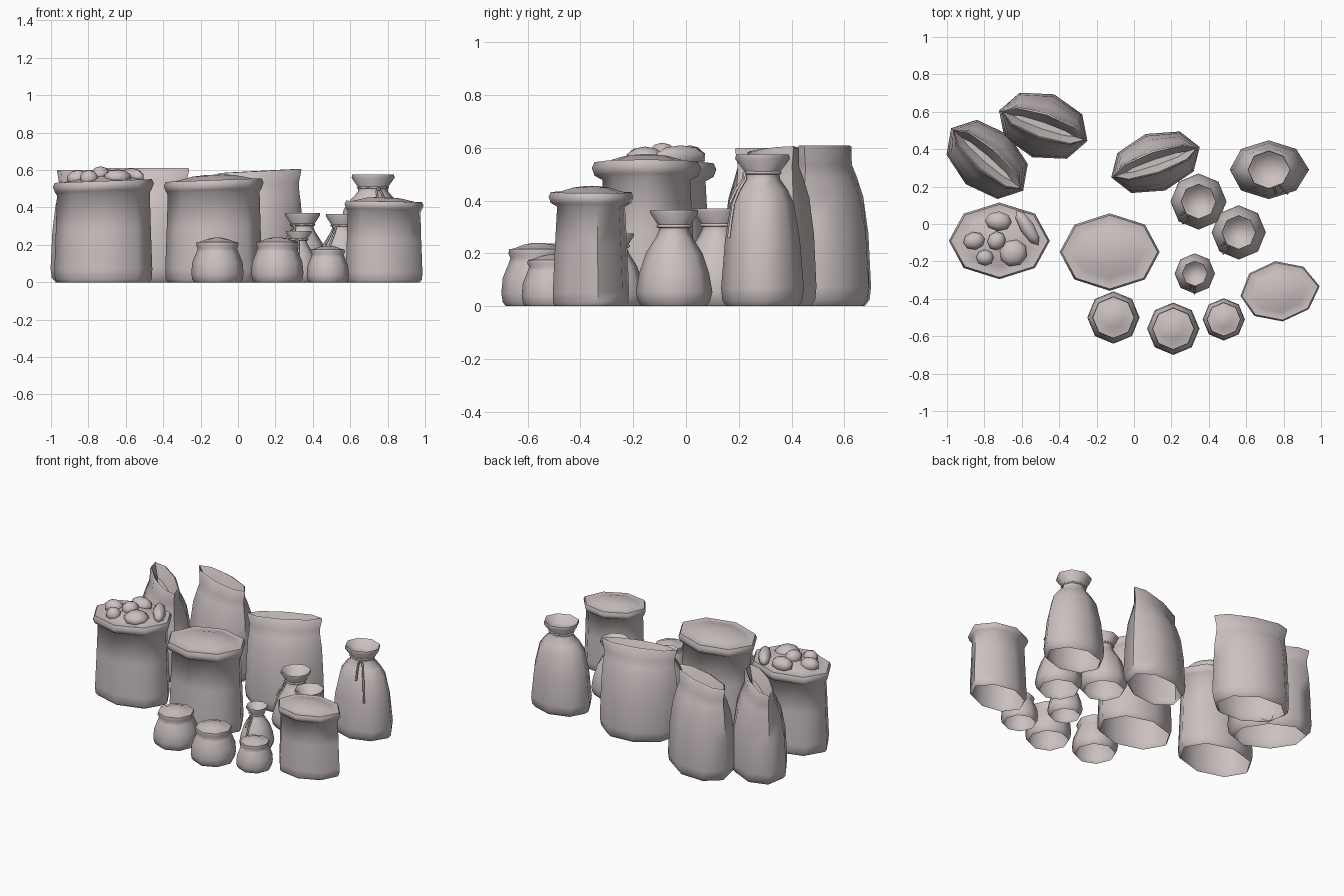
import bpy, bmesh, math
from mathutils import Vector, Matrix

if "Cube" in bpy.data.objects:
    bpy.data.objects.remove(bpy.data.objects["Cube"], do_unlink=True)

cloth = bpy.data.materials.new("pale_sackcloth")
cloth.use_nodes = True
COLOUR = (0.60, 0.53, 0.53, 1)
cloth.diffuse_color = COLOUR
cloth.node_tree.nodes["Principled BSDF"].inputs["Base Color"].default_value = COLOUR

SIDES = 8


def finish(bm, name, angle=65):
    """Turn a bmesh into a smooth-shaded object."""
    me = bpy.data.meshes.new(name)
    bm.to_mesh(me)
    bm.free()
    me.materials.append(cloth)
    ob = bpy.data.objects.new(name, me)
    bpy.context.collection.objects.link(ob)
    bpy.ops.object.select_all(action="DESELECT")
    ob.select_set(True)
    bpy.context.view_layer.objects.active = ob
    bpy.ops.object.shade_smooth_by_angle(angle=math.radians(angle))
    return ob


def sack(name, profile, x, y, hx, hy, height, turn=0, tilt=0, corner=1):
    """Loft oval rings (height, width, depth fractions) into a sack with an open base."""
    bm = bmesh.new()
    rings = []
    for f, sx, sy in profile:
        ring = []
        for i in range(SIDES):
            a = math.tau * i / SIDES
            px, py = hx * sx * math.cos(a), hy * sy * math.sin(a)
            if i == 0:
                px *= corner
            ring.append(bm.verts.new((px, py, f * height + tilt * px * f)))
        rings.append(ring)
    for low, high in zip(rings, rings[1:]):
        for i in range(SIDES):
            j = (i + 1) % SIDES
            bm.faces.new((low[i], low[j], high[j], high[i]))
    # the last ring closes on a centre point
    mid = sum((v.co for v in rings[-1]), Vector()) / SIDES
    bmesh.ops.poke(bm, faces=[bm.faces.new(rings[-1])])
    bm.transform(Matrix.Translation((x, y, 0)) @ Matrix.Rotation(math.radians(turn), 4, "Z"))
    return finish(bm, name)


def cord(name, points, closed=False):
    """Thin string along a path."""
    cu = bpy.data.curves.new(name, "CURVE")
    cu.dimensions = "3D"
    cu.bevel_depth = 0.006
    cu.bevel_resolution = 0
    cu.use_fill_caps = True
    sp = cu.splines.new("POLY")
    sp.points.add(len(points) - 1)
    for p, co in zip(sp.points, points):
        p.co = (*co, 1)
    sp.use_cyclic_u = closed
    cu.materials.append(cloth)
    ob = bpy.data.objects.new(name, cu)
    bpy.context.collection.objects.link(ob)


# Profiles: height, width and depth fractions, from the base up and into the mouth
ROLLED = [(0, .91, .84), (.03, .96, .9), (.12, .97, .9), (.5, .94, .85), (.83, .92, .8),
          (.86, .96, .95), (.91, 1, 1), (.95, .96, .95), (.945, .84, .82),
          (.96, .7, .68), (.99, .42, .4), (1, .15, .15)]
FOLDED = [(0, .88, .86), (.04, .97, .97), (.12, 1, 1), (.45, .97, .93), (.68, .94, .78),
          (.8, .9, .6), (.88, .89, .44), (.99, .95, .4), (1, .93, .34),
          (.93, .82, .2), (.87, .7, .1)]
TIED = [(0, .87, .87), (.04, .97, .97), (.12, 1, 1), (.45, .9, .9), (.68, .74, .76),
        (.77, .56, .6), (.84, .38, .42), (.88, .37, .41), (.97, .54, .66), (1, .53, .64),
        (.975, .44, .53), (.93, .3, .34)]
POUCH = [(0, .88, .88), (.06, .96, .96), (.2, 1, 1), (.45, .96, .96), (.68, .8, .8),
         (.76, .75, .75), (.83, .81, .81), (.9, .79, .79), (.91, .66, .66),
         (.97, .4, .4), (1, .15, .15)]
SMALL_TIED = [(0, .84, .84), (.05, .94, .94), (.15, 1, 1), (.35, .91, .91), (.55, .74, .74),
              (.72, .47, .47), (.79, .39, .39), (.83, .4, .4), (.97, .63, .63),
              (1, .62, .62), (.96, .5, .5), (.88, .32, .32)]

# Open sacks with rolled rims
sack("vegetable_sack", ROLLED, -.72, -.09, .27, .205, .57, tilt=.04)
sack("flour_sack", ROLLED, -.13, -.15, .267, .207, .575, tilt=.04)
sack("grain_sack", ROLLED, .775, -.36, .207, .162, .455, turn=7, tilt=-.02, corner=1.06)

# Tall sacks with folded mouths
sack("folded_sack_left", FOLDED, -.785, .345, .255, .175, .6, turn=-41)
sack("folded_sack_back", FOLDED, -.485, .525, .25, .178, .61, turn=-19)
sack("folded_sack_centre", FOLDED, .115, .33, .25, .16, .595, turn=19, tilt=.05)

# Pouches with filled tops
sack("pouch_left", POUCH, -.11, -.5, .14, .14, .238)
sack("pouch_centre", POUCH, .21, -.56, .14, .14, .24)
sack("pouch_right", POUCH, .48, -.51, .113, .113, .195)


def tied_sack(name, profile, x, y, hx, hy, height, knot, neck, corner=1):
    """Sack with a cord round its neck and two loose ends."""
    sack(name, profile, x, y, hx, hy, height, corner=corner)
    f, sx, sy = profile[neck]

    def spot(angle, f, sx, sy, gap=.004):
        a = math.radians(angle)
        return (x + (hx * sx + gap) * math.cos(a), y + (hy * sy + gap) * math.sin(a), f * height)

    cord(name + "_cord", [spot(i * 360 / SIDES, f, sx, sy) for i in range(SIDES)], True)
    # loose ends hang down over the shoulder
    for side, drop in ((-8, 4), (9, 3)):
        path = [spot(knot, f, sx, sy, .01)]
        path += [spot(knot + side, *profile[k], .008) for k in range(neck - 1, drop - 1, -1)]
        cord(name + "_cord_end", path)


tied_sack("tied_sack_large", TIED, .72, .29, .208, .157, .575, -68, 7, 1.04)
tied_sack("tied_sack_middle", SMALL_TIED, .345, .12, .15, .15, .37, -135, 7)
tied_sack("tied_sack_right", SMALL_TIED, .56, -.045, .145, .145, .365, -135, 7)
tied_sack("tied_sack_small", SMALL_TIED, .325, -.265, .108, .108, .275, -100, 7)

# Vegetables heaped in the open sack: x, y, z, length, width, turn
HEAP = [(-.855, -.09, .555, .062, .05, 10), (-.725, .015, .565, .075, .055, -5),
        (-.645, -.155, .56, .08, .075, 30), (-.797, -.18, .555, .05, .045, 0),
        (-.735, -.09, .575, .055, .05, 50), (-.57, -.02, .565, .115, .04, -58)]
for x, y, z, length, width, turn in HEAP:
    bm = bmesh.new()
    bmesh.ops.create_uvsphere(bm, u_segments=8, v_segments=5, radius=1)
    bm.transform(Matrix.Translation((x, y, z)) @ Matrix.Rotation(math.radians(turn), 4, "Z")
                 @ Matrix.Diagonal((length, width, .045, 1)))
    finish(bm, "vegetable")
